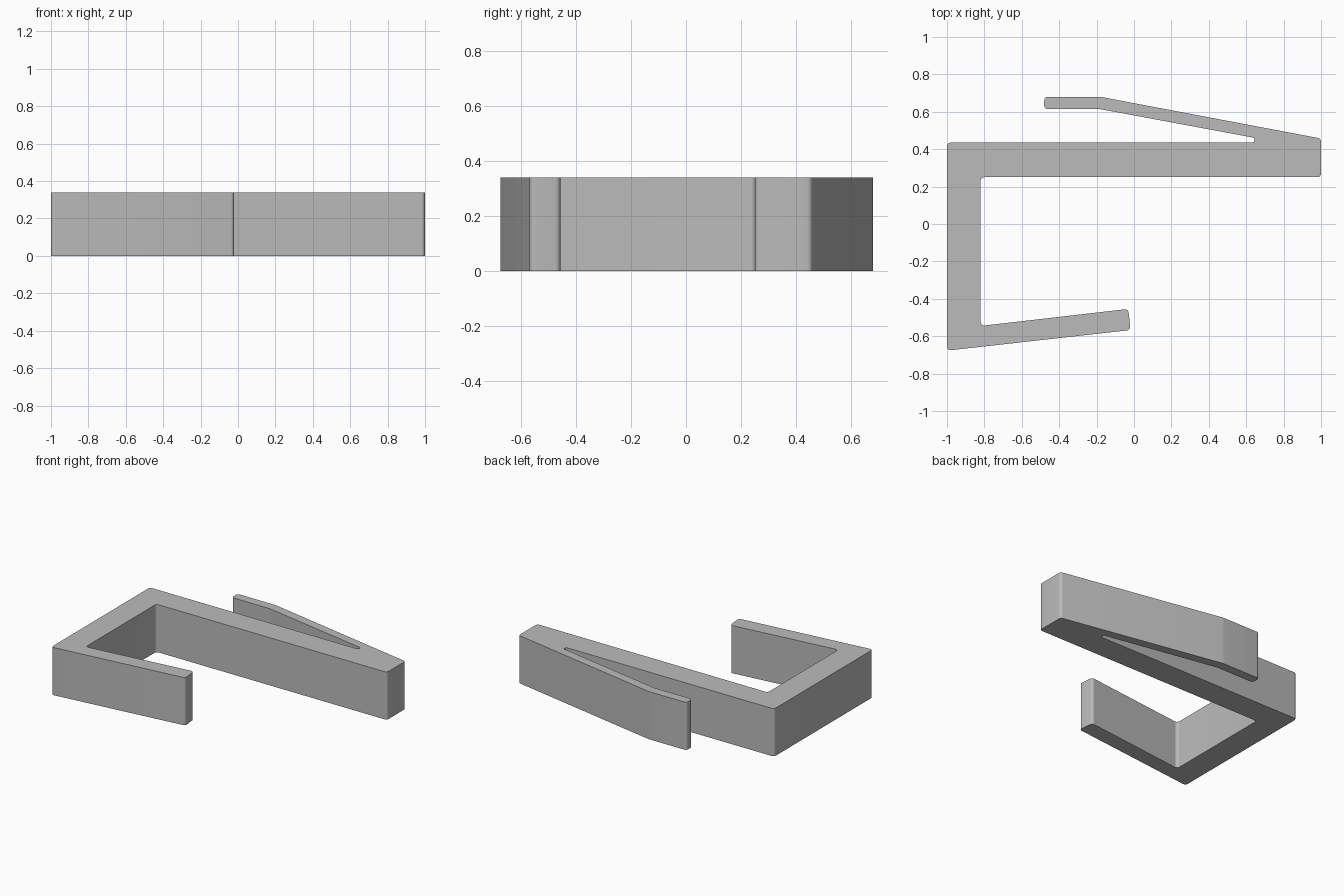
import bpy, bmesh, math
from mathutils import Vector

cube = bpy.data.objects.get("Cube")
if cube:
    bpy.data.objects.remove(cube, do_unlink=True)

HEIGHT = 0.34
R = 0.02       # general corner radius
SLOT = 0.012   # radius at the closed end of the slot

# Clip outline, counter-clockwise: x, y, corner radius
OUTLINE = [
    (-1.0, -0.677, R), (-0.018, -0.567, R), (-0.031, -0.454, R),    # angled lip
    (-0.82, -0.545, R), (-0.82, 0.25, R),                           # inner jaw
    (1.0, 0.25, R), (1.0, 0.457, R),                                # main bar end
    (-0.18, 0.68, 0.1), (-0.48, 0.68, R), (-0.48, 0.614, R),        # spring tab
    (-0.18, 0.614, 0.1), (0.643, 0.461, SLOT), (0.643, 0.435, SLOT),  # slot
    (-1.0, 0.435, R),
]


def rounded(outline, steps=6):
    """Replace every corner with a tangent arc."""
    points = []
    for i, (x, y, radius) in enumerate(outline):
        corner = Vector((x, y))
        a = (Vector(outline[i - 1][:2]) - corner).normalized()
        b = (Vector(outline[(i + 1) % len(outline)][:2]) - corner).normalized()
        half = a.angle(b) / 2
        centre = corner + (a + b).normalized() * (radius / math.sin(half))
        start = corner + a * (radius / math.tan(half)) - centre
        end = corner + b * (radius / math.tan(half)) - centre
        for k in range(steps + 1):
            spoke = start.lerp(end, k / steps).normalized() * radius
            points.append(centre + spoke)
    return points


# Extrude the outline into the solid clip
bm = bmesh.new()
base = bm.faces.new([bm.verts.new((p.x, p.y, 0)) for p in rounded(OUTLINE)])
result = bmesh.ops.extrude_face_region(bm, geom=[base], use_keep_orig=True)
top = [g for g in result["geom"] if isinstance(g, bmesh.types.BMVert)]
bmesh.ops.translate(bm, verts=top, vec=(0, 0, HEIGHT))
bmesh.ops.recalc_face_normals(bm, faces=bm.faces)
mesh = bpy.data.meshes.new("clip_body")
bm.to_mesh(mesh)
bm.free()
clip = bpy.data.objects.new("clip_body", mesh)
bpy.context.collection.objects.link(clip)

# Plain grey finish
grey = bpy.data.materials.new("plain_grey")
grey.use_nodes = True
colour = (0.5, 0.5, 0.5, 1)
grey.diffuse_color = colour
grey.node_tree.nodes["Principled BSDF"].inputs["Base Color"].default_value = colour
mesh.materials.append(grey)

# Smooth rounded corners, crisp top and bottom edges
bpy.ops.object.select_all(action="DESELECT")
clip.select_set(True)
bpy.context.view_layer.objects.active = clip
bpy.ops.object.shade_smooth_by_angle(angle=math.radians(30))
